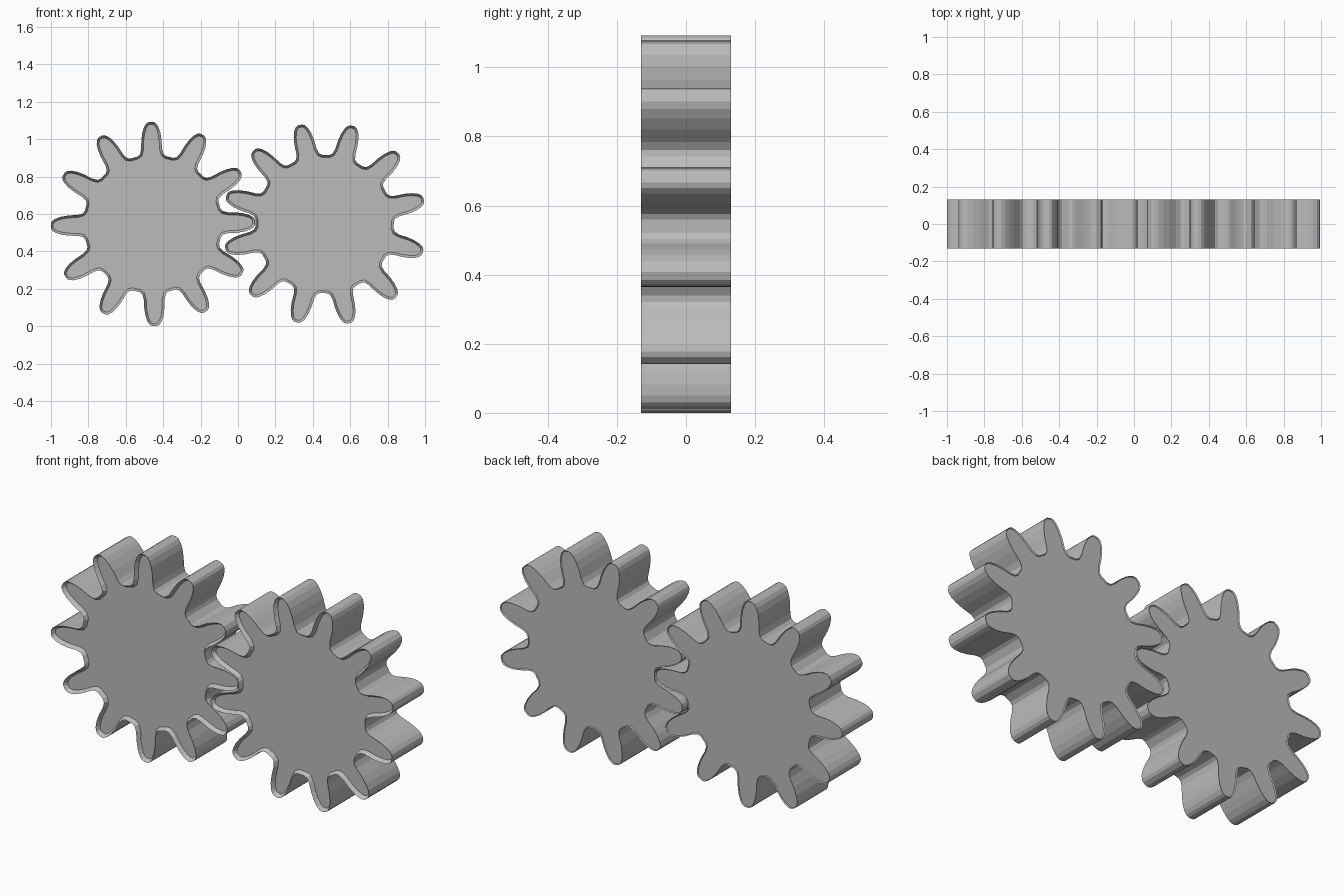
import bpy
import bmesh
from math import cos, sin, radians
from mathutils import Vector

cube = bpy.data.objects.get("Cube")
if cube:
    bpy.data.objects.remove(cube, do_unlink=True)

# One plain grey for everything
grey = bpy.data.materials.new("plain grey")
grey.use_nodes = True
GREY = (0.5, 0.5, 0.5, 1)
grey.diffuse_color = GREY
grey.node_tree.nodes["Principled BSDF"].inputs["Base Color"].default_value = GREY

TEETH = 12
HALF_DEPTH = 0.13
# Tooth flank from root to tip: (distance from centre, half width)
FLANK = [(0.362, 0.077), (0.374, 0.063), (0.40, 0.056), (0.45, 0.054),
         (0.49, 0.048), (0.52, 0.038), (0.538, 0.026), (0.546, 0.012)]


def gear_outline(turn):
    """Repeat one symmetric tooth around the circle."""
    tooth = [(r, -w) for r, w in FLANK] + [(r, w) for r, w in reversed(FLANK)]
    points = []
    for i in range(TEETH):
        a = radians(turn + i * 360 / TEETH)
        points += [(r * cos(a) - w * sin(a), r * sin(a) + w * cos(a)) for r, w in tooth]
    return points


def chamfer_cap(bm, face, width, drop):
    """Inset a cap, then pull its old rim back along the depth."""
    rim = list(face.verts)
    bmesh.ops.inset_region(bm, faces=[face], thickness=width, use_even_offset=True)
    for v in rim:
        v.co.y -= drop


def make_gear(name, x, z, turn):
    bm = bmesh.new()
    back = bm.faces.new([bm.verts.new((px, HALF_DEPTH, pz)) for px, pz in gear_outline(turn)])
    ext = bmesh.ops.extrude_face_region(bm, geom=[back], use_keep_orig=True)
    front = next(g for g in ext["geom"] if isinstance(g, bmesh.types.BMFace))
    bmesh.ops.translate(bm, vec=Vector((0, -2 * HALF_DEPTH, 0)), verts=list(front.verts))
    bmesh.ops.recalc_face_normals(bm, faces=bm.faces[:])
    chamfer_cap(bm, front, 0.013, -0.02)
    chamfer_cap(bm, back, 0.004, 0.006)
    mesh = bpy.data.meshes.new(name)
    bm.to_mesh(mesh)
    bm.free()
    mesh.materials.append(grey)
    gear = bpy.data.objects.new(name, mesh)
    gear.location = (x, 0, z)
    bpy.context.collection.objects.link(gear)


# Meshing pair, the second turned by half a tooth
make_gear("right_gear", -0.455, 0.546, 1)
make_gear("left_gear", 0.463, 0.546, 14)
